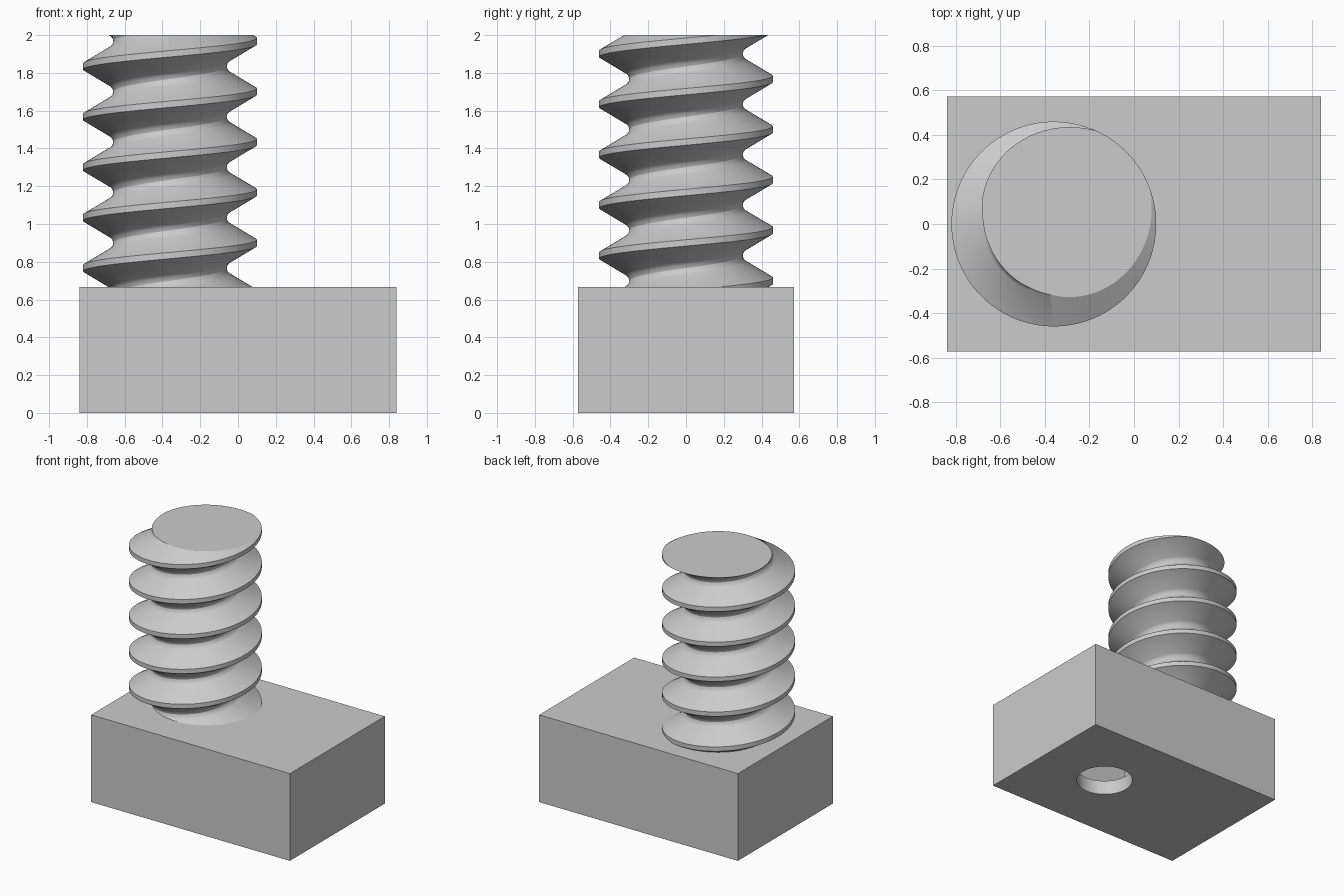
import bpy, bmesh, math

if "Cube" in bpy.data.objects:
    bpy.data.objects.remove(bpy.data.objects["Cube"], do_unlink=True)

TOP, BLOCK_H = 2.0, 0.667
PITCH, R_CREST = 0.267, 0.46
SCREW_X, HOLE_X = -0.36, 0.276

grey = bpy.data.materials.new("plain_grey")
grey.use_nodes = True
grey.diffuse_color = (0.6, 0.6, 0.6, 1)
grey.node_tree.nodes["Principled BSDF"].inputs["Base Color"].default_value = (0.6, 0.6, 0.6, 1)


def box(name, x0, x1, y, z0, z1):
    bpy.ops.mesh.primitive_cube_add(size=1, location=((x0 + x1) / 2, 0, (z0 + z1) / 2))
    ob = bpy.context.object
    ob.name = name
    ob.scale = (x1 - x0, 2 * y, z1 - z0)
    bpy.ops.object.transform_apply(location=False, rotation=False, scale=True)
    return ob


def cut(target, cutter):
    cutter.hide_render = True
    mod = target.modifiers.new("cut", "BOOLEAN")
    mod.operation = "DIFFERENCE"
    mod.solver = "EXACT"
    mod.object = cutter
    bpy.context.view_layer.objects.active = target
    bpy.ops.object.modifier_apply(modifier=mod.name)
    bpy.data.objects.remove(cutter, do_unlink=True)


# Base block with an inner pocket reached by a round hole underneath
block = box("base_block", -0.84, 0.84, 0.573, 0, BLOCK_H)
cut(block, box("pocket_cutter", -0.30, 0.73, 0.46, 0.11, 0.56))
bpy.ops.mesh.primitive_cylinder_add(vertices=64, radius=0.2, depth=0.4, location=(HOLE_X, 0, 0))
cut(block, bpy.context.object)
block.data.materials.clear()
block.data.materials.append(grey)

# Screw: one thread profile (height in pitches, radius) swept along a helix
profile = [(-0.0625, R_CREST), (0.0625, R_CREST), (0.375, 0.318), (0.43, 0.305),
           (0.5, 0.30), (0.57, 0.305), (0.625, 0.318)]
n, turns, sides = len(profile), 8, 96
start = 0.90 - 3 * PITCH
bm = bmesh.new()
columns = []
for j in range(sides):
    a = 2 * math.pi * j / sides
    column = []
    for t in range(turns):
        for h, r in profile:
            z = start + PITCH * (j / sides + t + h)
            column.append(bm.verts.new((r * math.cos(a), r * math.sin(a), z)))
    columns.append(column)
for j in range(sides):
    # The last column joins the first one a full turn higher
    shift = n if j == sides - 1 else 0
    a, b = columns[j], columns[(j + 1) % sides]
    for i in range(n * turns - 1 - shift):
        bm.faces.new((a[i], b[i + shift], b[i + shift + 1], a[i + 1]))

# Trim both ends flat and cap them
for z, up in ((BLOCK_H - 0.005, -1), (TOP, 1)):
    result = bmesh.ops.bisect_plane(
        bm, geom=bm.verts[:] + bm.edges[:] + bm.faces[:], dist=1e-6,
        plane_co=(0, 0, z), plane_no=(0, 0, up), clear_outer=True)
    rim = [e for e in result["geom_cut"] if isinstance(e, bmesh.types.BMEdge)]
    bmesh.ops.contextual_create(bm, geom=rim)
bmesh.ops.recalc_face_normals(bm, faces=bm.faces[:])
mesh = bpy.data.meshes.new("threaded_screw")
bm.to_mesh(mesh)
bm.free()
screw = bpy.data.objects.new("threaded_screw", mesh)
screw.location.x = SCREW_X
bpy.context.collection.objects.link(screw)
mesh.materials.append(grey)

# Smooth shading with the crisp edges kept
bpy.ops.object.select_all(action="DESELECT")
for ob in (block, screw):
    ob.select_set(True)
bpy.context.view_layer.objects.active = screw
bpy.ops.object.shade_smooth_by_angle(angle=math.radians(30))
